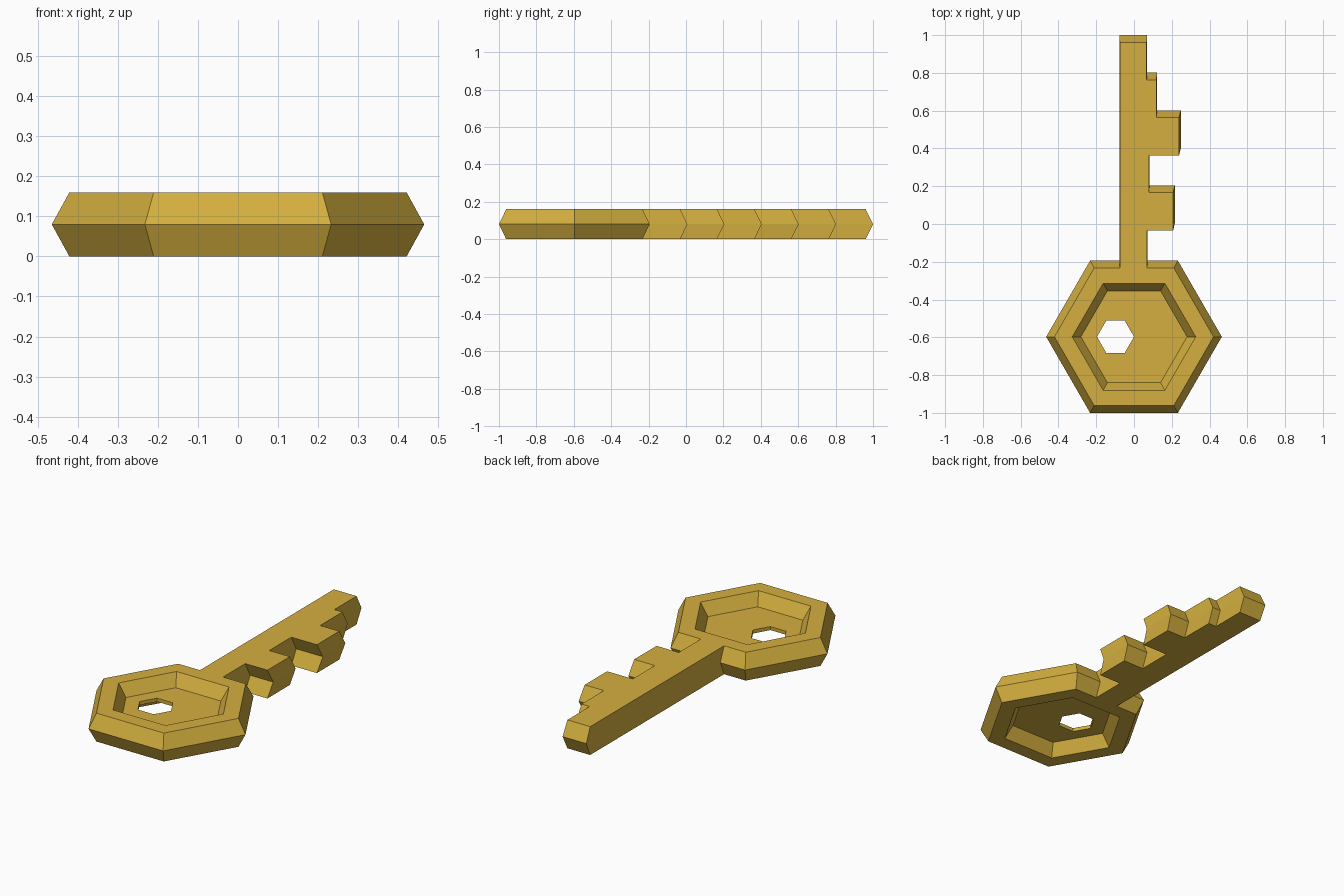
import bpy, bmesh, math

if "Cube" in bpy.data.objects:
    bpy.data.objects.remove(bpy.data.objects["Cube"])

H = 0.16      # full thickness
MID = H / 2   # ridge height

gold = bpy.data.materials.new("gold")
gold.diffuse_color = (0.66, 0.43, 0.05, 1)
gold.use_nodes = True
gold.node_tree.nodes["Principled BSDF"].inputs["Base Color"].default_value = gold.diffuse_color


def loft(name, rings, closed=False):
    """Join equal-length rings of points; either loop round or cap the ends."""
    bm = bmesh.new()
    vr = [[bm.verts.new(p) for p in r] for r in rings]
    n = len(rings[0])
    for i in range(len(vr) if closed else len(vr) - 1):
        a, b = vr[i], vr[(i + 1) % len(vr)]
        for k in range(n):
            j = (k + 1) % n
            bm.faces.new((a[k], a[j], b[j], b[k]))
    if not closed:
        bm.faces.new(vr[0])
        bm.faces.new(vr[-1])
    bmesh.ops.recalc_face_normals(bm, faces=bm.faces)
    me = bpy.data.meshes.new(name)
    bm.to_mesh(me)
    bm.free()
    me.materials.append(gold)
    ob = bpy.data.objects.new(name, me)
    bpy.context.collection.objects.link(ob)
    return ob


def hexagon(r, z, cx=0.0):
    return [(cx + r * math.cos(k * math.pi / 3),
             -0.597 + r * math.sin(k * math.pi / 3), z) for k in range(6)]


# Key handle: ridged hexagonal rim, thin recessed web, off-centre hole
loft("key_handle", [
    hexagon(0.465, MID), hexagon(0.421, H), hexagon(0.327, H),
    hexagon(0.281, MID + 0.01), hexagon(0.098, MID + 0.01, -0.098),
    hexagon(0.098, MID - 0.01, -0.098), hexagon(0.281, MID - 0.01),
    hexagon(0.327, 0), hexagon(0.421, 0)], closed=True)

# Key blade: toothed outline at the ridge, shifted back and narrowed at top and bottom
outline = [(-0.078, -0.195), (0.072, -0.195), (0.072, 0.005), (0.216, 0.005),
           (0.216, 0.205), (0.082, 0.205), (0.082, 0.402), (0.248, 0.402),
           (0.248, 0.602), (0.123, 0.602), (0.123, 0.802), (0.07, 0.802),
           (0.07, 1.0), (-0.078, 1.0)]


def blade_ring(z, sx, dy):
    return [(x * sx, y + dy, z) for x, y in outline]


loft("key_blade", [blade_ring(0, 0.96, -0.039), blade_ring(MID, 1, 0),
                   blade_ring(H, 0.96, -0.039)])
